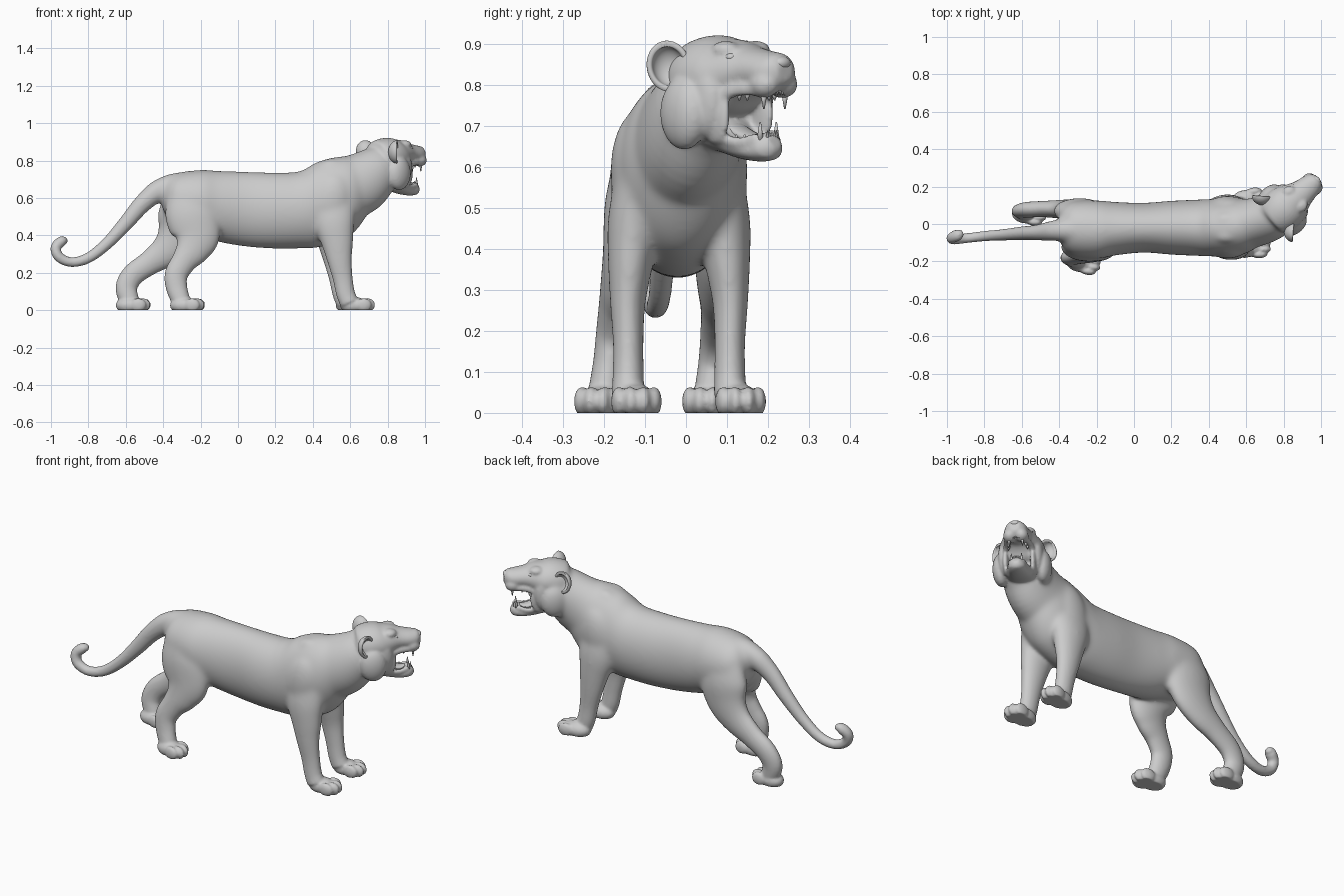
import bpy, bmesh, math
from mathutils import Vector, Matrix

HEAD = Matrix.Translation((0.77, 0.055, 0.80)) @ Matrix.Rotation(math.radians(41), 4, 'Z')
I4 = Matrix.Identity(4)


def spline(rows, steps=5):
    """Catmull-Rom interpolation of number rows."""
    out = []
    for i in range(len(rows) - 1):
        p = [Vector(rows[min(max(j, 0), len(rows) - 1)]) for j in range(i - 1, i + 3)]
        for k in range(steps):
            t = k / steps
            out.append(0.5 * (2 * p[1] + (p[2] - p[0]) * t + (2 * p[0] - 5 * p[1] + 4 * p[2] - p[3]) * t * t
                              + (3 * p[1] - p[0] - 3 * p[2] + p[3]) * t ** 3))
    return out + [Vector(rows[-1])]


def tube(bm, rows, mat=I4, sides=48, axis=None):
    """Closed loft through rows of (x, y, z, sideways radius, other radius)."""
    rows = spline(rows)
    pts = [Vector(r[:3]) for r in rows]
    rings = []
    for i, r in enumerate(rows):
        tan = axis or (pts[min(i + 1, len(pts) - 1)] - pts[max(i - 1, 0)]).normalized()
        side = (Vector((0, 1, 0)) - tan * tan.y).normalized()
        up = tan.cross(side)
        ring = []
        for k in range(sides):
            a = 2 * math.pi * k / sides
            ring.append(bm.verts.new(mat @ (pts[i] + side * math.cos(a) * r[3] + up * math.sin(a) * r[4])))
        rings.append(ring)
    for a, b in zip(rings, rings[1:]):
        for k in range(sides):
            n = (k + 1) % sides
            bm.faces.new((a[k], a[n], b[n], b[k]))
    bm.faces.new(rings[0][::-1])
    bm.faces.new(rings[-1])


def ball(bm, loc, size, mat=I4, rot=I4):
    m = mat @ Matrix.Translation(loc) @ rot @ Matrix.Diagonal((*size, 1))
    bmesh.ops.create_uvsphere(bm, u_segments=24, v_segments=16, radius=1, matrix=m)


def paw(bm, x, y, yaw):
    m = Matrix.Translation((x, y, 0)) @ Matrix.Rotation(math.radians(yaw), 4, 'Z')
    ball(bm, (-0.012, 0, 0.026), (0.075, 0.053, 0.045), m)
    for off, fwd in ((-0.043, 0.038), (-0.016, 0.06), (0.016, 0.06), (0.043, 0.038)):
        ball(bm, (fwd, off, 0.028), (0.042, 0.019, 0.037), m)


def finish(bm, name):
    bmesh.ops.recalc_face_normals(bm, faces=bm.faces)
    me = bpy.data.meshes.new(name)
    bm.to_mesh(me)
    bm.free()
    ob = bpy.data.objects.new(name, me)
    bpy.context.collection.objects.link(ob)
    for p in me.polygons:
        p.use_smooth = True
    return ob


def modify(ob, kind, **props):
    mod = ob.modifiers.new(kind.title(), kind)
    for k, v in props.items():
        setattr(mod, k, v)
    bpy.context.view_layer.objects.active = ob
    bpy.ops.object.modifier_apply(modifier=mod.name)


bm = bmesh.new()
# torso (upright sections) and neck
tube(bm, [(-.41, -.03, .61, .03, .04), (-.39, -.022, .60, .085, .085), (-.33, -.025, .587, .142, .145),
          (-.2, -.03, .575, .156, .175), (-.1, -.025, .555, .143, .19), (.05, -.02, .54, .133, .20),
          (.2, -.02, .533, .144, .203), (.33, -.02, .537, .15, .206), (.42, -.02, .563, .153, .228),
          (.53, -.015, .592, .155, .228), (.62, -.01, .615, .138, .20), (.69, 0, .64, .095, .13),
          (.73, 0, .65, .03, .04)], axis=Vector((1, 0, 0)))
tube(bm, [(.47, -.015, .61, .08, .10), (.54, -.01, .63, .135, .165), (.65, .01, .678, .13, .166),
          (.74, .04, .74, .12, .138), (.81, .08, .785, .10, .115)])
# tail
tube(bm, [(-.22, -.03, .68, .06, .055), (-.33, -.03, .672, .065, .063), (-.42, -.035, .64, .056, .06),
          (-.51, -.045, .57, .042, .048), (-.6, -.05, .465, .036, .04), (-.7, -.058, .357, .03, .032),
          (-.8, -.065, .28, .027, .028), (-.89, -.075, .257, .026, .026), (-.957, -.082, .285, .027, .027),
          (-.974, -.075, .335, .029, .028), (-.94, -.058, .37, .03, .027), (-.915, -.045, .368, .014, .012)])
# front legs with shoulders
for s, dx, cy in ((-1, 0, -.022), (1, -.02, -.012)):
    leg = [(.51, .085, .60, .06, .12), (.515, .103, .47, .066, .11), (.53, .113, .37, .056, .088),
           (.543, .12, .27, .043, .066), (.56, .119, .17, .037, .053), (.575, .119, .09, .038, .05),
           (.595, .12, .04, .04, .05)]
    tube(bm, [(x + dx, cy + s * y, z, a, b) for x, y, z, a, b in leg])
    ball(bm, (.50, cy + s * .095, .59), (.11, .068, .15), rot=Matrix.Rotation(.25, 4, 'Y'))
    ball(bm, (.50, s * .045 - .02, .72), (.09, .05, .09))
paw(bm, .632, -.123, 3)
paw(bm, .608, .13, 5)
# hind legs: near one forward, far one stretched back
tube(bm, [(-.265, -.11, .66, .05, .10), (-.25, -.125, .52, .072, .142), (-.222, -.14, .40, .063, .128),
          (-.245, -.155, .325, .053, .094), (-.29, -.167, .26, .046, .068), (-.33, -.178, .19, .042, .062),
          (-.328, -.187, .12, .04, .057), (-.305, -.197, .05, .042, .05)])
paw(bm, -.278, -.206, -8)
tube(bm, [(-.28, .05, .66, .05, .10), (-.285, .066, .52, .07, .142), (-.312, .075, .41, .06, .125),
          (-.375, .078, .325, .052, .092), (-.47, .08, .255, .044, .066), (-.56, .077, .19, .042, .06),
          (-.597, .07, .12, .04, .058), (-.58, .062, .05, .042, .052)])
paw(bm, -.568, .055, -4)
# skull, muzzle and lower jaw
tube(bm, [(-.08, 0, 0, .05, .05), (-.04, 0, 0, .10, .095), (.02, 0, .015, .118, .105), (.08, 0, .022, .112, .098),
          (.13, 0, .033, .09, .078), (.18, 0, .036, .07, .056), (.235, 0, .032, .06, .05),
          (.268, 0, .034, .047, .044), (.287, 0, .035, .025, .026)], HEAD)
tube(bm, [(-.03, 0, -.07, .08, .05), (.03, 0, -.10, .088, .058), (.09, 0, -.13, .07, .04),
          (.14, 0, -.153, .055, .028), (.195, 0, -.160, .047, .027), (.226, 0, -.148, .04, .036),
          (.247, 0, -.138, .02, .02)], HEAD)
for s in (-1, 1):
    ball(bm, (.03, s * .105, -.068), (.072, .046, .09), HEAD)            # cheek ruff
    ball(bm, (.075, s * .082, -.035), (.06, .034, .095), HEAD)           # cheek
    ball(bm, (.24, s * .03, .002), (.042, .034, .034), HEAD)             # whisker pad
    ball(bm, (.12, s * .048, .086), (.038, .034, .022), HEAD)            # brow
    ball(bm, (.105, s * .07, -.07), (.052, .017, .075), HEAD)            # mouth corner
    tube(bm, [(.11, s * .06, -.13, .012, .014), (.17, s * .046, -.14, .011, .014),
              (.22, s * .03, -.128, .011, .014)], HEAD, 12)              # lower lip
    tube(bm, [(.11, s * .075, -.03, .014, .016), (.17, s * .06, -.012, .014, .018),
              (.23, s * .048, -.01, .012, .016)], HEAD, 12)              # upper lip
body = finish(bm, "body")
modify(body, 'REMESH', mode='VOXEL', voxel_size=.0072, use_smooth_shade=True)
modify(body, 'SMOOTH', factor=.5, iterations=5)
# blend the muscles of the trunk, leaving head, tail and feet crisp
group = body.vertex_groups.new(name="trunk")
for v in body.data.vertices:
    x, z = v.co.x, v.co.z
    w = min((z - .28) / .15, (.76 - x) / .1, (x + .47) / .05, 1)
    if w > 0:
        group.add([v.index], w, 'REPLACE')
    v.co.z = max(z, 0)            # flat soles
modify(body, 'SMOOTH', factor=.5, iterations=50, vertex_group="trunk")

# ears: thick open cups
for s, side in ((-1, "right"), (1, "left")):
    bm = bmesh.new()
    bmesh.ops.create_uvsphere(bm, u_segments=24, v_segments=24, radius=1)
    bmesh.ops.delete(bm, geom=[v for v in bm.verts if v.co.x > .05], context='VERTS')
    m = (HEAD @ Matrix.Translation((-.002, s * .128, .046)) @ Matrix.Rotation(s * math.radians(45), 4, 'Z')
         @ Matrix.Rotation(-s * .2, 4, 'X') @ Matrix.Diagonal((.05, .055, .063, 1)))
    bmesh.ops.transform(bm, matrix=m, verts=bm.verts)
    ear = finish(bm, side + "_ear")
    modify(ear, 'SOLIDIFY', thickness=.015)
    modify(ear, 'SUBSURF', levels=1)

# teeth
bm = bmesh.new()


def tooth(x, y, z, r, h):
    m = HEAD @ Matrix.Translation((x, y, z + h / 2)) @ Matrix.Rotation(math.pi if h < 0 else 0, 4, 'X')
    bmesh.ops.create_cone(bm, cap_ends=True, segments=12, radius1=r, radius2=r * .2, depth=abs(h), matrix=m)


for s in (-1, 1):
    tooth(.245, s * .034, -.012, .010, -.046)
    tooth(.222, s * .026, -.135, .009, .045)
    for i in range(3):
        tooth(.262, s * (.004 + .008 * i), -.005, .005, -.02)
        tooth(.236, s * (.003 + .006 * i), -.13, .004, .02)
    for i in range(2):
        tooth(.195 - .025 * i, s * (.044 + .004 * i), -.015, .010, -.022)
        tooth(.18 - .025 * i, s * (.04 + .005 * i), -.145, .009, .024)
finish(bm, "teeth")

# tongue, nose and eyes
bm = bmesh.new()
tube(bm, [(.07, 0, -.09, .035, .012), (.13, 0, -.118, .032, .014), (.175, 0, -.13, .027, .012),
          (.205, 0, -.122, .012, .005)], HEAD, 16)
finish(bm, "tongue")
bm = bmesh.new()
ball(bm, (.273, 0, .054), (.018, .024, .016), HEAD)
finish(bm, "nose")
for s, side in ((-1, "right"), (1, "left")):
    bm = bmesh.new()
    ball(bm, (.148, s * .058, .068), (.017, .014, .011), HEAD)
    finish(bm, side + "_eye")
